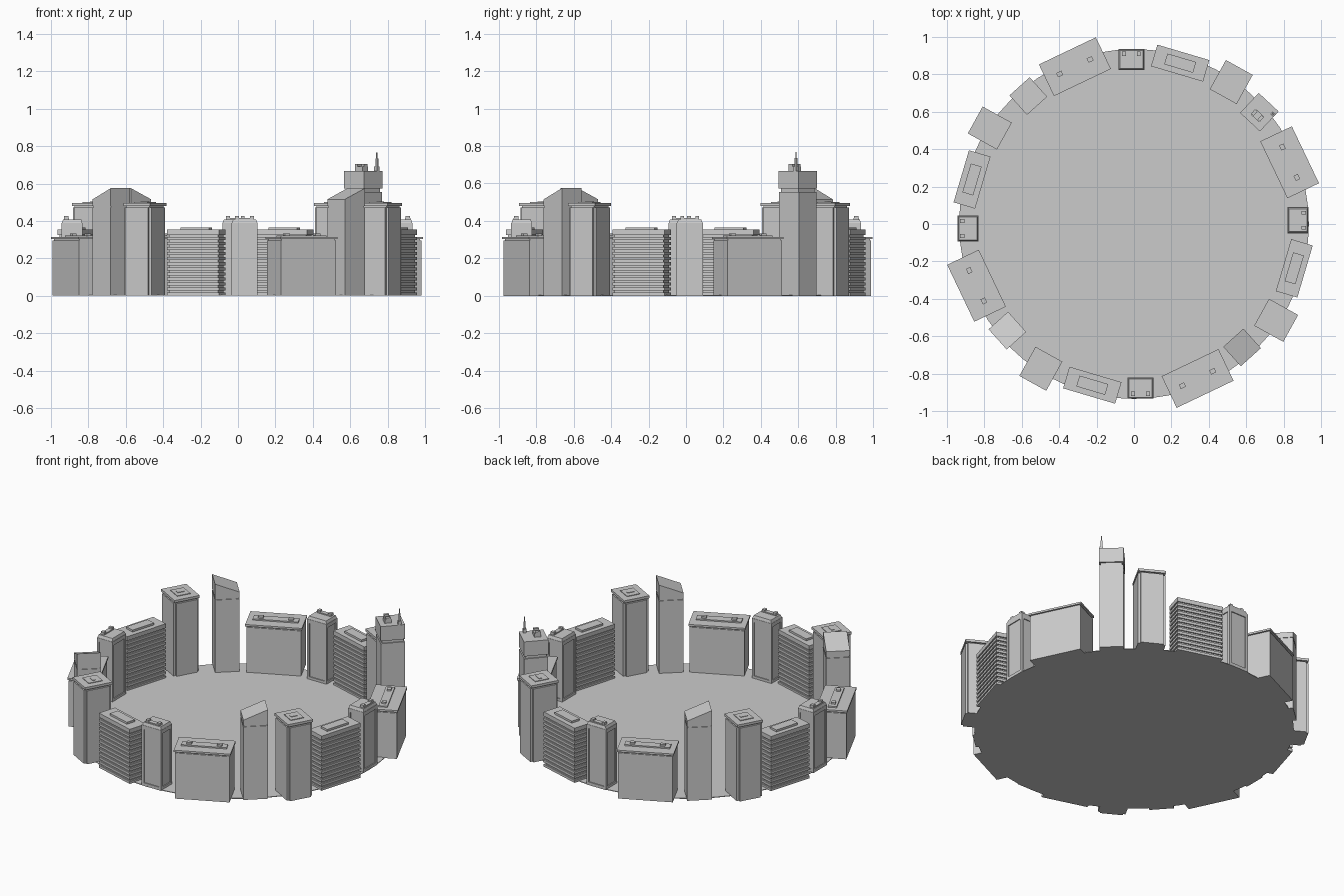
import bpy, bmesh, math
from mathutils import Matrix, Vector

if "Cube" in bpy.data.objects:
    bpy.data.objects.remove(bpy.data.objects["Cube"])


def prism(bm, pts, z0, z1, top=1.0, tilt=0.0):
    """Extrude an outline from z0 to z1; scale the top or tilt it along x."""
    lo = [bm.verts.new((x, y, z0)) for x, y in pts]
    hi = [bm.verts.new((x * top, y * top, z1 + tilt * x)) for x, y in pts]
    n = len(pts)
    bm.faces.new(lo[::-1])
    bm.faces.new(hi)
    for i in range(n):
        j = (i + 1) % n
        bm.faces.new((lo[i], lo[j], hi[j], hi[i]))


def rect(w, d, cx=0, cy=0):
    return [(cx - w / 2, cy - d / 2), (cx + w / 2, cy - d / 2),
            (cx + w / 2, cy + d / 2), (cx - w / 2, cy + d / 2)]


def box(bm, w, d, z0, z1, cx=0, cy=0, **kw):
    pts = rect(w, d, 0, 0) if kw else rect(w, d, cx, cy)
    prism(bm, pts, z0, z1, **kw)


def notched(w, d, n):
    """Rectangle with small square notches cut out of its corners."""
    a, b = w / 2, d / 2
    return [(-a + n, -b), (a - n, -b), (a - n, -b + n), (a, -b + n),
            (a, b - n), (a - n, b - n), (a - n, b), (-a + n, b),
            (-a + n, b - n), (-a, b - n), (-a, -b + n), (-a + n, -b + n)]


def finish(bm, name, x=0, y=0, rot=0):
    me = bpy.data.meshes.new(name)
    bm.to_mesh(me)
    bm.free()
    ob = bpy.data.objects.new(name, me)
    ob.location = (x, y, 0)
    ob.rotation_euler = (0, 0, math.radians(rot))
    bpy.context.collection.objects.link(ob)
    return ob


# Building types: local x runs along the rim, local +y points outward
def slant_tower(bm):
    box(bm, 0.145, 0.14, 0, 0.472)
    box(bm, 0.137, 0.132, 0.472, 0.48)
    box(bm, 0.145, 0.14, 0.48, 0.545, tilt=-0.41)


def slab_block(bm):
    box(bm, 0.325, 0.175, 0, 0.295)
    box(bm, 0.315, 0.165, 0.295, 0.303)
    box(bm, 0.337, 0.187, 0.303, 0.315)
    box(bm, 0.27, 0.053, 0.315, 0.323)
    for sx in (-0.09, 0.09):
        box(bm, 0.03, 0.025, 0.323, 0.333, sx)


def small_tower(bm):
    box(bm, 0.128, 0.1, 0, 0.375)
    box(bm, 0.14, 0.112, 0, 0.02)
    box(bm, 0.14, 0.112, 0.365, 0.39)
    for sx in (-1, 1):
        for sy in (-1, 1):
            box(bm, 0.016, 0.016, 0.02, 0.365, sx * 0.062, sy * 0.048)
    box(bm, 0.136, 0.108, 0.39, 0.408, top=0.9)
    box(bm, 0.1, 0.028, 0.408, 0.415, 0, 0.03)
    for sx in (-0.04, 0.04):
        box(bm, 0.02, 0.024, 0.415, 0.425, sx, 0.03)


def louvre_block(bm):
    box(bm, 0.272, 0.104, 0, 0.345)
    n = 13
    step = 0.353 / n
    for i in range(n):
        box(bm, 0.29, 0.12, i * step, i * step + step * 0.6)
    box(bm, 0.29, 0.12, 0.342, 0.353)
    box(bm, 0.16, 0.06, 0.353, 0.366)


def notched_tower(bm):
    prism(bm, notched(0.164, 0.178, 0.014), 0, 0.473)
    box(bm, 0.142, 0.156, 0.473, 0.481)
    box(bm, 0.164, 0.178, 0.481, 0.497)
    box(bm, 0.085, 0.09, 0.497, 0.501)
    box(bm, 0.045, 0.02, 0.501, 0.504)


def crown_tower(bm):
    box(bm, 0.14, 0.143, 0, 0.555)
    box(bm, 0.126, 0.128, 0.555, 0.573)
    box(bm, 0.145, 0.146, 0.573, 0.667)
    # rooftop machines
    box(bm, 0.055, 0.04, 0.667, 0.69, 0.005, -0.02)
    for sx in (-0.018, 0.028):
        box(bm, 0.018, 0.03, 0.69, 0.703, sx, -0.02)
    # antenna
    box(bm, 0.02, 0.02, 0.667, 0.69, 0.06, 0.042)
    box(bm, 0.011, 0.011, 0.69, 0.735, 0.06, 0.042)
    box(bm, 0.005, 0.005, 0.735, 0.767, 0.06, 0.042)


# One quarter, clockwise: builder, name, turn, then the four measured centres
layout = [
    (slant_tower, "slant_roof_tower", 42,
     [(-0.565, 0.684), (0.67, 0.598), (0.578, -0.66), (-0.677, -0.57)]),
    (slab_block, "slab_block", 25.5,
     [(-0.316, 0.841), (0.832, 0.33), (0.34, -0.826), (-0.842, -0.33)]),
    (small_tower, "small_tower", 0,
     [(-0.014, 0.88), (0.877, 0.02), (0.035, -0.878), (-0.887, -0.024)]),
    (louvre_block, "louvred_block", -16.5,
     [(0.247, 0.86), (0.857, -0.237), (-0.223, -0.862), (-0.866, 0.238)]),
    (notched_tower, "notched_tower", -29,
     [(0.52, 0.759), (0.76, -0.515), (-0.498, -0.774), (-0.771, 0.513)]),
]

for build, name, turn, spots in layout:
    for k, (x, y) in enumerate(spots):
        bm = bmesh.new()
        if build is slant_tower and k == 1:
            # the tall crowned tower takes the place of one slanted tower
            crown_tower(bm)
            finish(bm, "antenna_tower", x, y, 47 - 90)
        else:
            build(bm)
            finish(bm, f"{name}_{k + 1}", x, y, turn - 90 * k)

# Round ground plate
bm = bmesh.new()
bmesh.ops.create_cone(bm, cap_ends=True, segments=64, radius1=0.935,
                      radius2=0.935, depth=0.004,
                      matrix=Matrix.Translation(Vector((0, 0, 0.002))))
finish(bm, "ground_plate")
